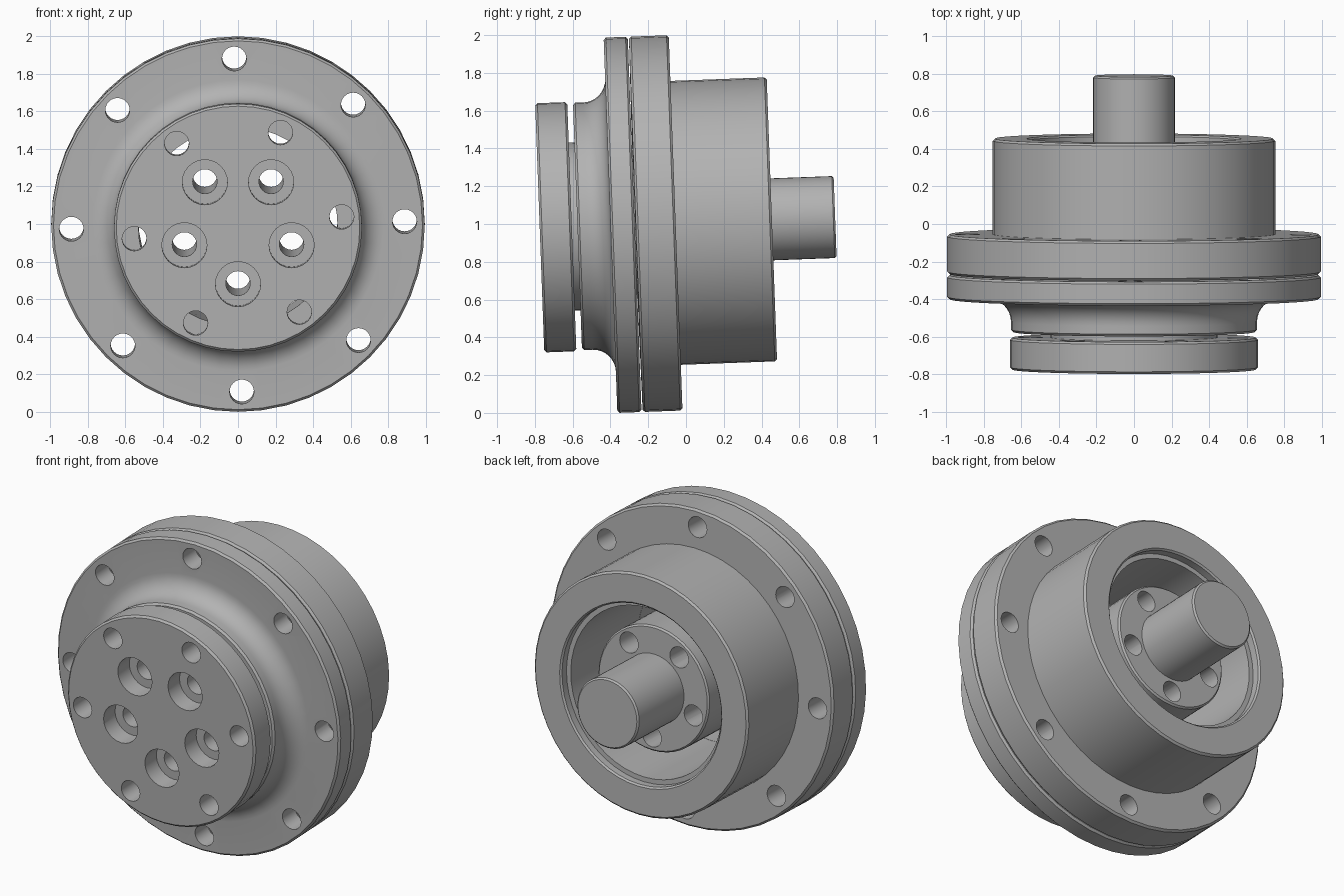
import bpy
import bmesh
from math import cos, sin, pi, radians
from mathutils import Matrix

old = bpy.data.objects.get("Cube")
if old:
    bpy.data.objects.remove(old, do_unlink=True)

# One plain machined grey
steel = bpy.data.materials.new("steel grey")
steel.use_nodes = True
GREY = (0.45, 0.45, 0.45, 1)
steel.diffuse_color = GREY
steel.node_tree.nodes["Principled BSDF"].inputs["Base Color"].default_value = GREY

# The whole assembly leans back slightly about x
PLACE = Matrix.Translation((0, 0, 1.008)) @ Matrix.Rotation(radians(2.1), 4, 'X')
BEVEL = 0.012


def step(y0, y1, r):
    """Cylindrical step with both rims chamfered, as (y, radius) points."""
    return [(y0, r - BEVEL), (y0 + BEVEL, r), (y1 - BEVEL, r), (y1, r - BEVEL)]


def lathe(name, profile, closed, sides=48):
    """Turn a (y, radius) profile around the y axis."""
    bm = bmesh.new()
    rings = []
    for y, r in profile:
        rings.append([bm.verts.new((r * cos(2 * pi * i / sides), y, r * sin(2 * pi * i / sides)))
                      for i in range(sides)])
    pairs = list(zip(rings, rings[1:]))
    if closed:
        pairs.append((rings[-1], rings[0]))
    else:
        bm.faces.new(rings[0])
        bm.faces.new(rings[-1])
    for a, b in pairs:
        for i in range(sides):
            j = (i + 1) % sides
            bm.faces.new((a[i], a[j], b[j], b[i]))
    bmesh.ops.recalc_face_normals(bm, faces=bm.faces)
    return to_object(name, bm)


def to_object(name, bm):
    mesh = bpy.data.meshes.new(name)
    bm.to_mesh(mesh)
    bm.free()
    mesh.materials.append(steel)
    obj = bpy.data.objects.new(name, mesh)
    bpy.context.collection.objects.link(obj)
    return obj


def drill(obj, count, circle, start, radius, y0, y1):
    """Cut a ring of equal holes running along y."""
    bm = bmesh.new()
    for k in range(count):
        a = radians(start) + 2 * pi * k / count
        spot = Matrix.Translation((circle * cos(a), (y0 + y1) / 2, circle * sin(a)))
        bmesh.ops.create_cone(bm, cap_ends=True, segments=24, radius1=radius, radius2=radius,
                              depth=y1 - y0, matrix=spot @ Matrix.Rotation(pi / 2, 4, 'X'))
    cutter = to_object("hole_cutter", bm)
    cutter.hide_render = True
    mod = obj.modifiers.new("holes", 'BOOLEAN')
    mod.operation = 'DIFFERENCE'
    mod.solver = 'EXACT'
    mod.object = cutter
    graph = bpy.context.evaluated_depsgraph_get()
    mesh = bpy.data.meshes.new_from_object(obj.evaluated_get(graph))
    obj.modifiers.clear()
    obj.data = mesh
    bpy.data.objects.remove(cutter, do_unlink=True)


# Spindle: face plate, neck, inner hub and output shaft
spindle = lathe("spindle",
                step(-0.775, -0.605, 0.66)
                + [(-0.605, 0.445), (-0.35, 0.445), (-0.35, 0.39)]
                + [(0.32, 0.39), (0.33, 0.38), (0.33, 0.217)]
                + [(0.78, 0.217), (0.79, 0.207)], False)
drill(spindle, 6, 0.555, 6, 0.065, -0.9, -0.5)
drill(spindle, 5, 0.3, -90, 0.12, -0.9, -0.66)
drill(spindle, 5, 0.3, -90, 0.065, -0.7, 0.5)

# Front flange: collar flowing into the flange through a fillet
R = 0.12
fillet = [(-0.4 - R + R * sin(t), 0.655 + R - R * cos(t))
          for t in (pi / 2 * k / 8 for k in range(9))]
front_flange = lathe("front_flange",
                     [(-0.575, 0.53), (-0.575, 0.643), (-0.563, 0.655)]
                     + fillet + step(-0.4, -0.272, 0.994)
                     + [(-0.272, 0.53)], True)

# Housing: rear flange and the drum with its stepped bore
housing = lathe("housing",
                [(-0.27, 0.53)] + step(-0.266, -0.055, 0.994)
                + [(-0.055, 0.752), (0.443, 0.752), (0.455, 0.74)]
                + [(0.455, 0.57), (0.445, 0.56), (0.4, 0.56), (0.4, 0.53)], True)

# Matching bolt circle through both flanges
for part in (front_flange, housing):
    drill(part, 8, 0.887, 1.3, 0.065, -0.6, 0.1)

for part in (spindle, front_flange, housing):
    part.matrix_world = PLACE
    bpy.ops.object.select_all(action='DESELECT')
    part.select_set(True)
    bpy.context.view_layer.objects.active = part
    bpy.ops.object.shade_smooth_by_angle(angle=radians(30))
